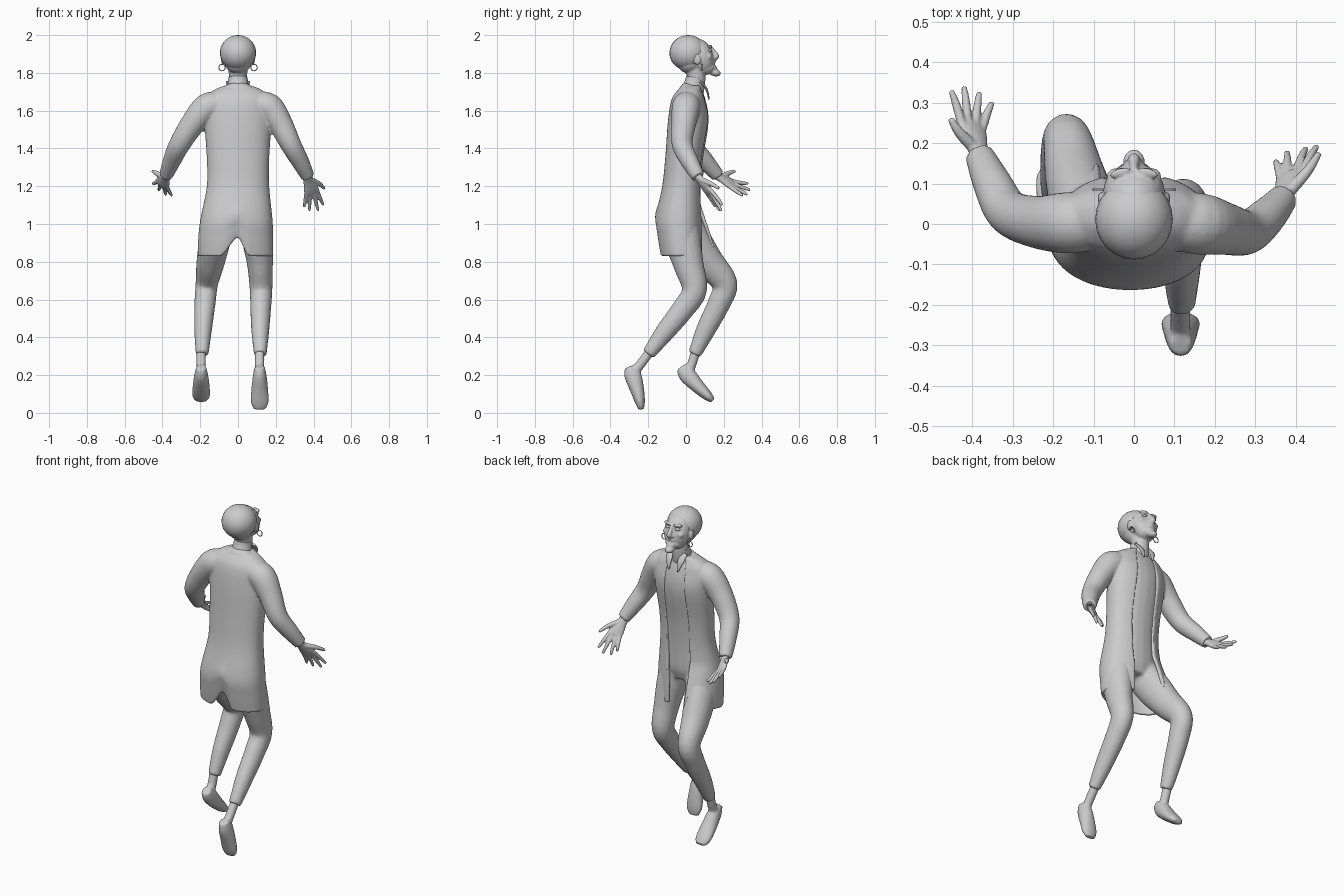
import bpy, bmesh
from math import sin, cos, pi, asin, radians
from mathutils import Vector, Matrix


def spline(rows, k=5):
    """Catmull-Rom interpolation of rows of numbers."""
    out = []
    for i in range(len(rows) - 1):
        a, b = rows[max(i - 1, 0)], rows[i]
        c, d = rows[i + 1], rows[min(i + 2, len(rows) - 1)]
        for s in range(k):
            t = s / k
            out.append([0.5 * (2 * q + (r - p) * t + (2 * p - 5 * q + 4 * r - u) * t * t
                               + (3 * q - p - 3 * r + u) * t ** 3)
                        for p, q, r, u in zip(a, b, c, d)])
    return out + [list(rows[-1])]


def loft(bm, rings):
    """Skin closed rings and close both ends with strips of quads."""
    vs = [[bm.verts.new(p) for p in r] for r in rings]
    n = len(vs[0])
    for a, b in zip(vs, vs[1:]):
        for i in range(n):
            bm.faces.new((a[i], a[(i + 1) % n], b[(i + 1) % n], b[i]))
    for r in (vs[0], vs[-1]):
        for i in range(n // 2 - 1):
            bm.faces.new((r[i], r[i + 1], r[n - 2 - i], r[n - 1 - i]))


def tube(bm, rows, side=(1, 0, 0), n=20):
    """Limb: rows are x, y, z, side radius[, depth radius]."""
    rows = spline([tuple(r) if len(r) == 5 else (*r, r[3]) for r in rows])
    pts = [Vector(r[:3]) for r in rows]
    rings = []
    for i, r in enumerate(rows):
        t = (pts[min(i + 1, len(pts) - 1)] - pts[max(i - 1, 0)]).normalized()
        u = Vector(side)
        u = (u - t * u.dot(t)).normalized()
        v = t.cross(u)
        rings.append([pts[i] + u * r[3] * cos(2 * pi * j / n) + v * r[4] * sin(2 * pi * j / n)
                      for j in range(n)])
    loft(bm, rings)


def ball(bm, c, r, tilt=20, spin=0):
    m = (Matrix.Translation(c) @ Matrix.Rotation(radians(spin), 4, 'Z')
         @ Matrix.Rotation(radians(tilt), 4, 'X') @ Matrix.Diagonal((*r, 1)))
    bmesh.ops.create_uvsphere(bm, u_segments=24, v_segments=14, radius=1, matrix=m)


def finish(name, bm, voxel=None, smooth=3):
    bmesh.ops.recalc_face_normals(bm, faces=bm.faces[:])
    me = bpy.data.meshes.new(name)
    bm.to_mesh(me)
    bm.free()
    for p in me.polygons:
        p.use_smooth = True
    ob = bpy.data.objects.new(name, me)
    bpy.context.collection.objects.link(ob)
    if voxel:
        m = ob.modifiers.new("fuse", 'REMESH')
        m.mode, m.voxel_size, m.use_smooth_shade = 'VOXEL', voxel, True
        s = ob.modifiers.new("soften", 'SMOOTH')
        s.factor, s.iterations = 0.5, smooth
    return ob


# Open long coat: z, x centre, y centre, half width, half depth, half opening
COAT = spline([(1.735, 0, .035, .065, .05, .04), (1.71, 0, .022, .125, .065, .05),
               (1.66, 0, .014, .175, .09, .06), (1.55, 0, .015, .178, .11, .07),
               (1.35, 0, -.008, .165, .102, .075), (1.2, 0, -.02, .165, .106, .075),
               (1.03, -.008, -.035, .19, .127, .075), (.93, -.012, -.03, .198, .125, .075),
               (.83, -.013, -.022, .2, .117, .075)], 6)


def coat_ring(row, m=60, wall=.02):
    z, xc, yc, rx, ry, w = row
    ring = []
    for inner in (0, 1):
        a0 = asin(w / rx)
        pts = []
        for i in range(m):
            a = a0 + (2 * pi - 2 * a0) * i / (m - 1)
            x = xc + (rx - inner * wall) * sin(a)
            c = cos(a)
            y = yc + (ry - inner * wall) * (abs(c) ** .85) * (1 if c > 0 else -1)
            zz = z
            if z < 1.1:
                f = (1.1 - z) / .27
                if c > 0 and x < 0:      # flap pushed out by the raised thigh
                    y += .065 * f * min(1, c * 1.6)
                    zz += .05 * f * c
                if c < 0:                # slit at the back
                    d = -x / .085 if x < 0 else x / .05
                    zz += .11 * f * max(0, 1 - d) * min(1, -c * 2)
            pts.append(Vector((x, y, zz)))
        ring += pts[::-1] if inner else pts
    return ring


bm = bmesh.new()
loft(bm, [coat_ring(r) for r in COAT])
# Sleeves
tube(bm, [(.1, .005, 1.63, .07), (.165, 0, 1.615, .076), (.225, -.012, 1.53, .065),
          (.28, -.02, 1.42, .055), (.33, .02, 1.33, .047), (.37, .065, 1.25, .036)], (0, 1, 0))
tube(bm, [(-.1, .005, 1.63, .07), (-.165, .003, 1.615, .076), (-.24, .005, 1.53, .065),
          (-.31, .03, 1.42, .056), (-.35, .1, 1.335, .048), (-.382, .17, 1.255, .036)], (0, 1, 0))
finish("coat", bm, .0075, 4)

# Shirt and trousers
bm = bmesh.new()
tube(bm, [(0, .04, 1.735, .055, .05), (0, .025, 1.68, .14, .075), (0, .02, 1.55, .155, .1),
          (0, 0, 1.35, .145, .09), (0, -.012, 1.2, .145, .09), (-.005, -.03, 1.05, .165, .105),
          (-.005, -.03, .97, .15, .085)])
tube(bm, [(.09, -.035, 1.02, .08, .1), (.105, -.015, .9, .08, .095), (.117, .015, .78, .068, .08),
          (.122, .045, .65, .06, .066), (.12, -.015, .55, .055, .06), (.118, -.11, .43, .047, .052),
          (.118, -.2, .31, .034, .035)])
tube(bm, [(-.09, -.03, 1.02, .08, .1), (-.12, .03, .92, .083, .1), (-.145, .115, .8, .075, .085),
          (-.165, .205, .685, .06, .068), (-.175, .175, .58, .056, .06), (-.185, .105, .44, .047, .052),
          (-.19, .045, .31, .034, .035)])
finish("shirt_and_trousers", bm, .01, 3)

# Shoes and ankles
for name, x, prof, ank in (
        ("right_shoe", .115, [(-.3, .245), (-.282, .2), (-.258, .12), (-.243, .055), (-.237, .018)],
         [(-.19, .325), (-.235, .265), (-.27, .22)]),
        ("left_shoe", -.195, [(-.027, .243), (.005, .203), (.06, .143), (.115, .09), (.143, .066)],
         [(.05, .325), (.035, .27), (.015, .22)])):
    bm = bmesh.new()
    sizes = [(.026, .028), (.036, .045), (.045, .037), (.047, .026), (.03, .014)]
    tube(bm, [(x, y, z, *s) for (y, z), s in zip(prof, sizes)])
    tube(bm, [(x, y, z, .025) for y, z in ank])
    finish(name, bm, .007, 4)

# Hands: wrist, palm end, finger roots spread between thumb side and little side
for name, wrist, palm, across, thumb, tips in (
        ("right_hand", (.365, .06, 1.255), (.393, .125, 1.165), (.03, .008, .012), (.457, .175, 1.188),
         [(.452, .192, 1.1), (.425, .188, 1.07), (.378, .178, 1.07), (.35, .155, 1.09)]),
        ("left_hand", (-.378, .16, 1.26), (-.405, .25, 1.205), (-.028, .008, .017), (-.453, .26, 1.28),
         [(-.452, .33, 1.215), (-.42, .34, 1.18), (-.382, .325, 1.155), (-.35, .3, 1.15)])):
    bm = bmesh.new()
    w, p, s = Vector(wrist), Vector(palm), Vector(across)
    tube(bm, [(*w, .024, .022), (*w.lerp(p, .35), .03, .018), (*w.lerp(p, .75), .041, .016),
              (*p, .037, .013)], across)
    for i, tip in enumerate(tips):
        root = w.lerp(p, .85) + s * (.85 - .57 * i)
        tip = Vector(tip)
        mid = root.lerp(tip, .55) + Vector((0, .006, -.004))
        tube(bm, [(*root, .0115), (*mid, .0105), (*tip, .007)], (.3, -.7, .5), 10)
    root = w.lerp(p, .3) + s * .4
    tube(bm, [(*root, .016), (*(root.lerp(Vector(thumb), .5) + s * .25), .013), (*thumb, .008)],
         (.1, .8, .5), 10)
    finish(name, bm, .0045, 2)

# Head: skull, face, jaw and features fused together
bm = bmesh.new()
ball(bm, (0, .08, 1.885), (.076, .066, .1))
ball(bm, (0, .02, 1.865), (.075, .07, .07))
ball(bm, (0, .105, 1.822), (.052, .055, .033), 15)                       # jaw
ball(bm, (0, .152, 1.802), (.027, .033, .02), -15)                       # beard
ball(bm, (0, .14, 1.853), (.03, .018, .01))                              # upper lip
ball(bm, (0, .152, 1.823), (.024, .014, .009))                           # lower lip
tube(bm, [(0, .13, 1.935, .009), (0, .148, 1.912, .011), (0, .16, 1.888, .016),
          (0, .145, 1.873, .014)], n=12)                                 # nose
for sx in (-1, 1):
    ball(bm, (sx * .034, .126, 1.94), (.028, .012, .009), 20, -sx * 15)  # brow
    ball(bm, (sx * .045, .118, 1.885), (.022, .02, .02))                 # cheek
    ball(bm, (sx * .015, .148, 1.879), (.008, .01, .008))                # nostril
    ball(bm, (sx * .078, .055, 1.875), (.01, .022, .034), 20, -sx * 15)  # ear
tube(bm, [(0, .045, 1.83, .052), (0, .055, 1.77, .048), (0, .045, 1.7, .05)])
finish("head", bm, .005, 3)

bm = bmesh.new()
ball(bm, (0, .012, 1.906), (.096, .1, .094), 0)
finish("hair", bm)

# Eyes, earrings and collar points
for sx, side in ((-1, "left"), (1, "right")):
    bm = bmesh.new()
    ball(bm, (sx * .032, .127, 1.918), (.017, .012, .009))
    finish(side + "_eye", bm)
    bpy.ops.mesh.primitive_torus_add(location=(sx * .085, .085, 1.828), rotation=(pi / 2, 0, 0),
                                     major_radius=.017, minor_radius=.0025,
                                     major_segments=24, minor_segments=8)
    bpy.context.object.name = side + "_earring"
    bpy.ops.object.shade_smooth()
    bm = bmesh.new()
    tube(bm, [(sx * .045, .075, 1.755, .018, .006), (sx * .038, .108, 1.715, .02, .006),
              (sx * .03, .122, 1.66, .004, .004)], n=12)
    finish(side + "_collar_point", bm)

# Stand collar around the neck
bm = bmesh.new()
tube(bm, [(0, .035, 1.72, .058, .052), (0, .045, 1.75, .053, .051), (0, .05, 1.775, .051, .05)], n=32)
finish("collar", bm)
